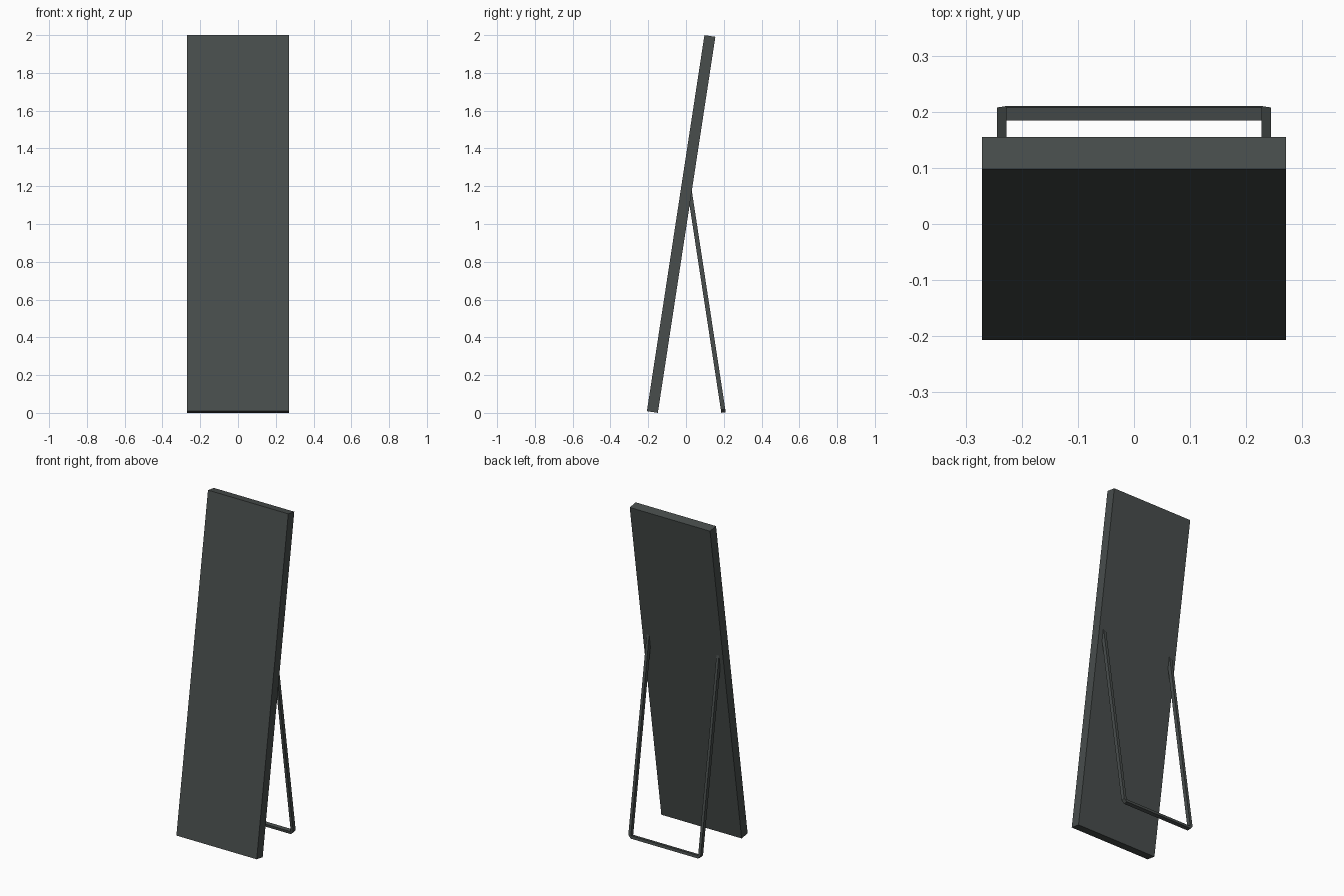
import bpy, bmesh, math
from mathutils import Matrix

if "Cube" in bpy.data.objects:
    bpy.data.objects.remove(bpy.data.objects["Cube"], do_unlink=True)

COLOUR = (0.065, 0.075, 0.073, 1)
mat = bpy.data.materials.new("dark slate grey")
mat.use_nodes = True
mat.diffuse_color = COLOUR
bsdf = next(n for n in mat.node_tree.nodes if n.type == 'BSDF_PRINCIPLED')
bsdf.inputs["Base Color"].default_value = COLOUR
bsdf.inputs["Roughness"].default_value = 0.6

TILT = math.radians(8.7)


def slab(name, outline, depth, tilt, y, z):
    """Extrude an (x, height) outline backwards, then lean it about its front foot."""
    bm = bmesh.new()
    face = bm.faces.new([bm.verts.new((px, 0, pz)) for px, pz in outline])
    grown = bmesh.ops.extrude_face_region(bm, geom=[face])["geom"]
    verts = [v for v in grown if isinstance(v, bmesh.types.BMVert)]
    bmesh.ops.translate(bm, verts=verts, vec=(0, depth, 0))
    bmesh.ops.recalc_face_normals(bm, faces=bm.faces)
    bmesh.ops.transform(bm, verts=bm.verts, matrix=Matrix.Translation((0, y, z))
                        @ Matrix.Rotation(tilt, 4, 'X'))
    mesh = bpy.data.meshes.new(name)
    bm.to_mesh(mesh)
    bm.free()
    mesh.materials.append(mat)
    obj = bpy.data.objects.new(name, mesh)
    bpy.context.collection.objects.link(obj)
    return obj


# Leaning panel
half, height = 0.271, 2.014
slab("panel", [(-half, 0), (half, 0), (half, height), (-half, height)],
     0.0585, -TILT, -0.207, 0.009)

# U-shaped rear stand with cut lower corners
outer, bar, top = 0.244, 0.017, 1.2
inner = outer - bar
right_half = [(inner, 0), (outer, bar), (outer, top), (inner, top), (inner, bar)]
left_half = [(-x, z) for x, z in reversed(right_half)]
slab("rear_stand", right_half + left_half, 0.0235, TILT, 0.187, 0)
